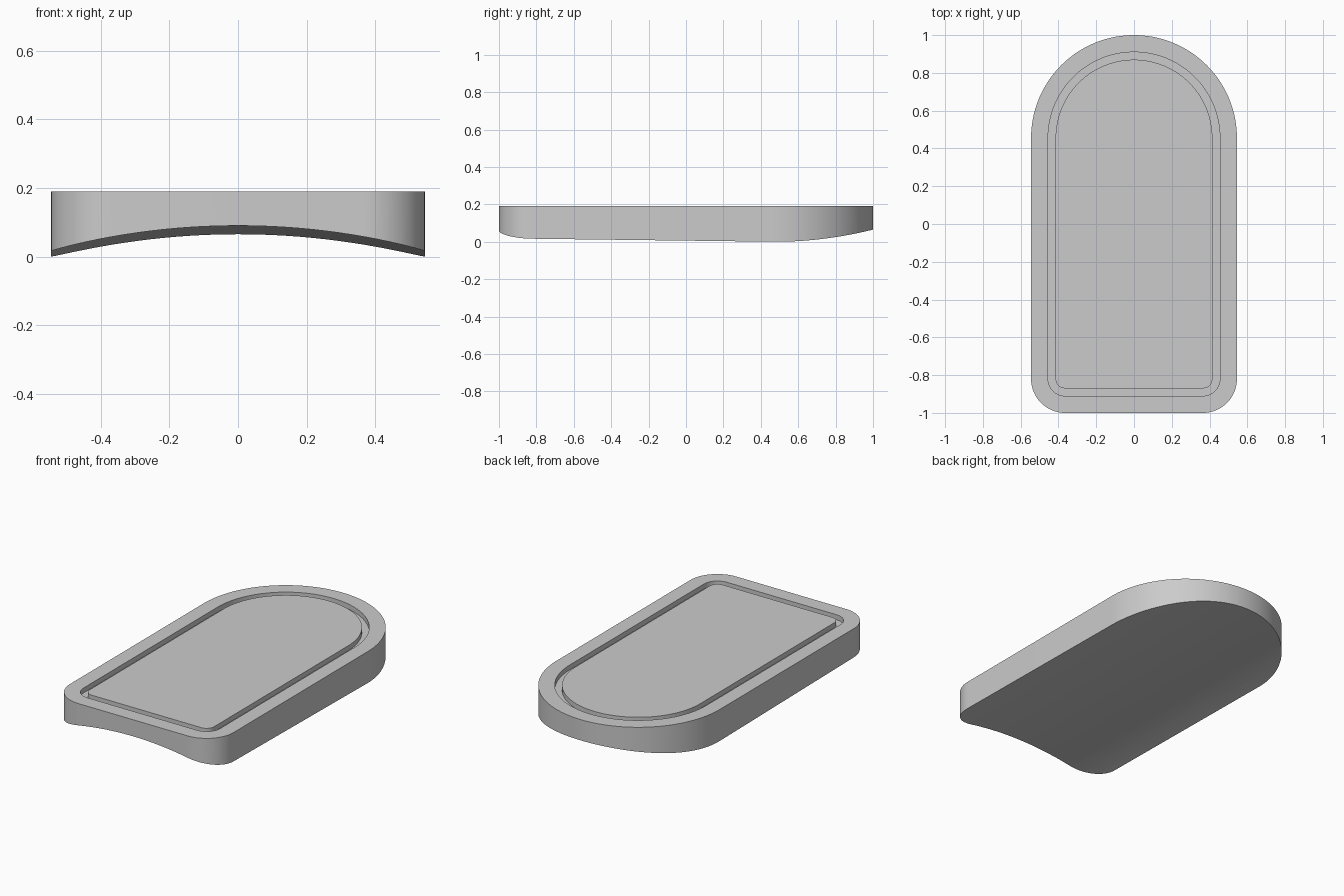
import bpy, bmesh
from math import pi, sin, cos, radians

cube = bpy.data.objects.get("Cube")
if cube:
    bpy.data.objects.remove(cube)

HALF_W, TOP, GROOVE_DEPTH = 0.545, 0.19, 0.03
ARCH_Y = 1 - HALF_W
CORNER = 0.18


def arc(cx, cy, r, start, end, steps):
    return [(cx + r * cos(radians(start + (end - start) * i / steps)),
             cy + r * sin(radians(start + (end - start) * i / steps)))
            for i in range(steps + 1)]


def outline(inset):
    """Arched outline with two rounded front corners, offset inward."""
    r, cx, cy = CORNER - inset, HALF_W - CORNER, CORNER - 1
    return (arc(0, ARCH_Y, HALF_W - inset, 0, 180, 72)
            + arc(-cx, cy, r, 180, 270, 16)
            + arc(cx, cy, r, 270, 360, 16))


grey = bpy.data.materials.new("Plain grey")
grey.use_nodes = True
colour = (0.6, 0.6, 0.6, 1)
grey.diffuse_color = colour
grey.node_tree.nodes["Principled BSDF"].inputs["Base Color"].default_value = colour

# Board: outer wall, rim, groove and raised panel as bridged loops
bm = bmesh.new()
levels = [(0, -0.2), (0, TOP), (0.09, TOP), (0.09, TOP - GROOVE_DEPTH),
          (0.13, TOP - GROOVE_DEPTH), (0.13, TOP)]
loops = [[bm.verts.new((x, y, z)) for x, y in outline(inset)]
         for inset, z in levels]
for low, high in zip(loops, loops[1:]):
    for i in range(len(low)):
        j = (i + 1) % len(low)
        bm.faces.new((low[i], low[j], high[j], high[i]))
bm.faces.new(loops[-1])
bm.faces.new(loops[0][::-1])
bmesh.ops.recalc_face_normals(bm, faces=bm.faces)
mesh = bpy.data.meshes.new("grooved_board")
bm.to_mesh(mesh)
bm.free()
board = bpy.data.objects.new("grooved_board", mesh)
bpy.context.collection.objects.link(board)
mesh.materials.append(grey)

# Hollow underside: cut with a large, slightly tilted cylinder
RADIUS, TILT = 2.11, 0.0125
bpy.ops.mesh.primitive_cylinder_add(
    vertices=360, radius=RADIUS, depth=4, location=(0, 0, 0.0775 - RADIUS),
    rotation=(-pi / 2 - TILT, 0, 0))
cutter = bpy.context.object
cutter.name = "underside_cutter"
cutter.hide_render = True
cutter.data.materials.append(grey)

cut = board.modifiers.new("Hollow underside", 'BOOLEAN')
cut.operation = 'DIFFERENCE'
cut.solver = 'EXACT'
cut.object = cutter

bpy.ops.object.select_all(action='DESELECT')
board.select_set(True)
bpy.context.view_layer.objects.active = board
bpy.ops.object.modifier_apply(modifier=cut.name)
bpy.data.objects.remove(cutter)
bpy.ops.object.shade_smooth_by_angle(angle=radians(30))
